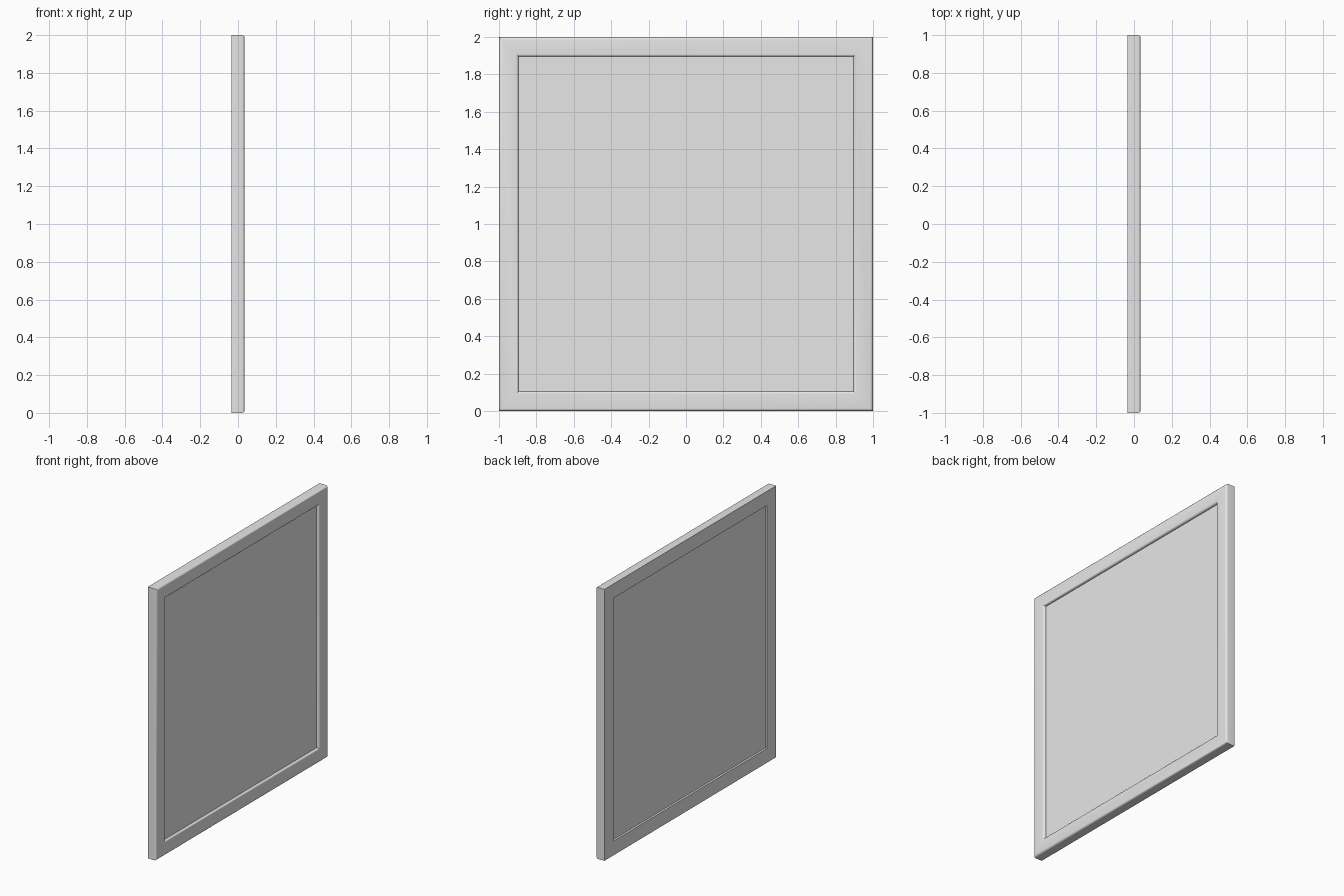
import bpy, bmesh
from math import sin, cos, pi

cube = bpy.data.objects.get("Cube")
if cube:
    bpy.data.objects.remove(cube, do_unlink=True)

grey = bpy.data.materials.new("light grey")
grey.use_nodes = True
colour = (0.8, 0.8, 0.8, 1)
grey.diffuse_color = colour
grey.node_tree.nodes["Principled BSDF"].inputs["Base Color"].default_value = colour

OUTER, INNER = 1.0, 0.895      # half sizes of the frame and its opening
BACK, FRONT = -0.035, 0.035    # frame faces along x
ROUND, STEPS = 0.015, 4        # rounded edges on the front


def finish(name, bm):
    bmesh.ops.recalc_face_normals(bm, faces=bm.faces)
    mesh = bpy.data.meshes.new(name)
    bm.to_mesh(mesh)
    bm.free()
    mesh.materials.append(grey)
    obj = bpy.data.objects.new(name, mesh)
    bpy.context.collection.objects.link(obj)
    bpy.ops.object.select_all(action='DESELECT')
    obj.select_set(True)
    bpy.context.view_layer.objects.active = obj
    bpy.ops.object.shade_smooth_by_angle(angle=pi / 6)


def arc(centre, start):
    """Quarter circle as (half size, x) points."""
    angles = [start + pi / 2 * i / STEPS for i in range(STEPS + 1)]
    return [(centre + ROUND * cos(a), FRONT - ROUND + ROUND * sin(a)) for a in angles]


# Frame: moulding profile carried round the square with mitred corners
profile = [(INNER, BACK), (OUTER, BACK)]
profile += arc(OUTER - ROUND, 0) + arc(INNER + ROUND, pi / 2)
bm = bmesh.new()
corners = [(-1, -1), (1, -1), (1, 1), (-1, 1)]
rings = [[bm.verts.new((x, sy * h, 1 + sz * h)) for h, x in profile] for sy, sz in corners]
for k in range(4):
    a, b = rings[k], rings[(k + 1) % 4]
    for i in range(len(profile)):
        j = (i + 1) % len(profile)
        bm.faces.new((a[i], a[j], b[j], b[i]))
finish("frame", bm)

# Panel: slab set into the opening, recessed on both sides
bm = bmesh.new()
bmesh.ops.create_cube(bm, size=1)
bmesh.ops.scale(bm, vec=(0.035, 1.8, 1.8), verts=bm.verts)
bmesh.ops.translate(bm, vec=(-0.0025, 0, 1), verts=bm.verts)
finish("panel", bm)
